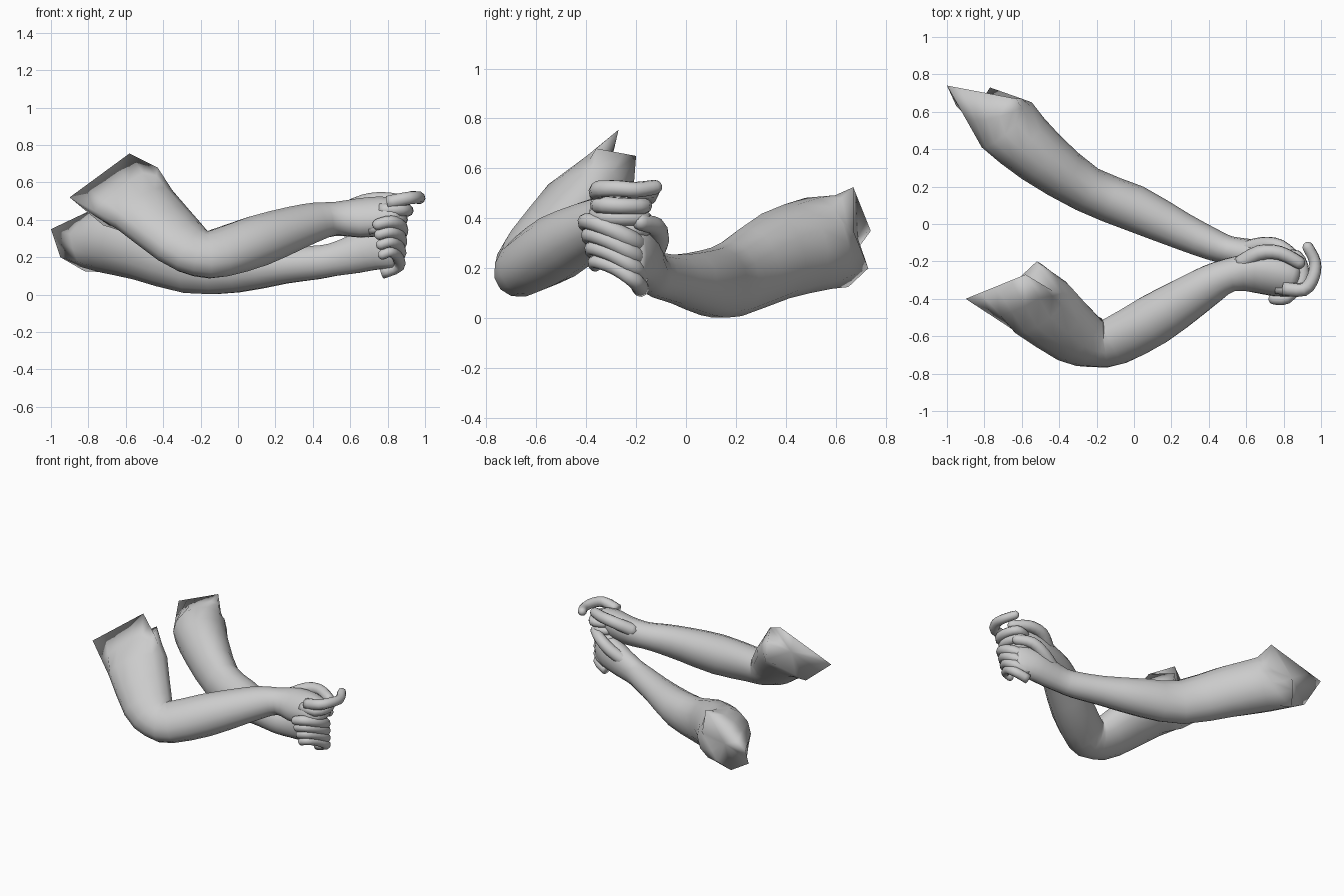
import bpy, bmesh, math
from mathutils import Vector

if "Cube" in bpy.data.objects:
    bpy.data.objects.remove(bpy.data.objects["Cube"])


def spline(rows, steps):
    """Catmull-Rom resampling of station rows (x, y, z, r_in, r_n)."""
    out = []
    n = len(rows)
    for i in range(n - 1):
        p = [Vector(rows[min(max(j, 0), n - 1)]) for j in (i - 1, i, i + 1, i + 2)]
        for s in range(steps):
            t = s / steps
            out.append(0.5 * (2 * p[1] + (p[2] - p[0]) * t
                              + (2 * p[0] - 5 * p[1] + 4 * p[2] - p[3]) * t * t
                              + (3 * p[1] - p[0] - 3 * p[2] + p[3]) * t ** 3))
    out.append(Vector(rows[-1]))
    return out


def corner_ring(ring, corners):
    """Sample a closed corner polygon evenly, aligned with the given ring."""
    cs = [Vector(c) for c in corners]
    n = len(ring)
    edges = [(a, cs[(i + 1) % len(cs)]) for i, a in enumerate(cs)]
    total = sum((b - a).length for a, b in edges)
    pts = []
    for k in range(n):
        d = total * k / n
        for a, b in edges:
            if d <= (b - a).length:
                break
            d -= (b - a).length
        pts.append(a.lerp(b, min(d / (b - a).length, 1)))
    for c in cs:
        i = min(range(n), key=lambda j: (pts[j] - c).length)
        pts[i] = c
    options = [[pts[(s + d * k) % n] for k in range(n)] for s in range(n) for d in (1, -1)]
    return min(options, key=lambda o: sum((p - q).length_squared for p, q in zip(o, ring)))


def limb(name, rows, normal, sides=14, steps=2, corners=None, dome=1.0):
    """Loft elliptical rings along a path, domed at the end."""
    st = spline([list(r) for r in rows], steps)
    pts = [Vector(s[:3]) for s in st]
    N = Vector(normal).normalized()
    sections = []
    for i, s in enumerate(st):
        t = (pts[min(i + 1, len(pts) - 1)] - pts[max(i - 1, 0)]).normalized()
        sections.append((pts[i], t, s[3], s[4]))
    p, t, a, b = sections[-1]
    for ang in (30, 55, 78):
        c, h = math.cos(math.radians(ang)), math.sin(math.radians(ang))
        sections.append((p + t * min(a, b) * h * dome, t, a * c, b * c))
    rings = []
    for p, t, a, b in sections:
        up = (N - t * N.dot(t)).normalized()
        side = up.cross(t)
        angles = [2 * math.pi * k / sides for k in range(sides)]
        rings.append([p + side * a * math.cos(g) + up * b * math.sin(g) for g in angles])
    if corners:
        rings[0] = corner_ring(rings[0], corners)
        rings[1] = [p.lerp(q, .55) for p, q in zip(rings[0], rings[2])]
    bm = bmesh.new()
    vs = [[bm.verts.new(p) for p in r] for r in rings]
    for u, w in zip(vs, vs[1:]):
        for k in range(sides):
            m = (k + 1) % sides
            bm.faces.new((u[k], u[m], w[m], w[k]))
    hub = bm.verts.new(sum(rings[0], Vector()) / sides)
    for k in range(sides):
        bm.faces.new((hub, vs[0][(k + 1) % sides], vs[0][k]))
    bm.faces.new(vs[-1])
    bmesh.ops.recalc_face_normals(bm, faces=bm.faces)
    for f in bm.faces:
        f.smooth = True
    me = bpy.data.meshes.new(name)
    bm.to_mesh(me)
    bm.free()
    ob = bpy.data.objects.new(name, me)
    bpy.context.collection.objects.link(ob)
    return ob


def finger(name, path, r):
    """Tapering finger through a few joints."""
    n = len(path) - 1
    rows = [(*p, r * (1 - 0.22 * i / n), r * (1 - 0.22 * i / n)) for i, p in enumerate(path)]
    limb(name, rows, (0.1, 0.15, 1), sides=10, steps=3)


# Front arm, strongly bent: upper arm, elbow, forearm, palm
limb("front_arm", [
    (-.66, -.31, .59, .235, .15),
    (-.50, -.445, .455, .205, .13),
    (-.31, -.60, .28, .17, .12),
    (-.20, -.635, .22, .145, .115),
    (-.10, -.625, .222, .145, .118),
    (.10, -.515, .285, .145, .135),
    (.30, -.39, .355, .125, .115),
    (.42, -.315, .39, .108, .10),
    (.52, -.27, .405, .092, .09),
    (.65, -.26, .41, .12, .095),
    (.77, -.28, .42, .12, .095),
    (.85, -.305, .43, .10, .075)],
    (.17, -.66, .73), dome=.5,
    corners=[(-.9, -.4, .52), (-.72, -.36, .37), (-.50, -.21, .52), (-.52, -.2, .65),
             (-.43, -.36, .68), (-.58, -.27, .755)])

# Back arm, gently bent, palm on edge
limb("back_arm", [
    (-.79, .67, .33, .205, .20),
    (-.68, .53, .30, .18, .19),
    (-.50, .36, .25, .155, .18),
    (-.25, .185, .157, .125, .155),
    (0, .085, .142, .125, .133),
    (.25, -.035, .157, .1, .10),
    (.42, -.11, .172, .085, .092),
    (.51, -.14, .187, .075, .09),
    (.62, -.16, .215, .08, .105),
    (.73, -.18, .25, .08, .12),
    (.83, -.21, .255, .055, .115)],
    (0, 0, 1), dome=.5,
    corners=[(-1, .74, .35), (-.63, .67, .525), (-.6, .67, .35),
             (-.77, .73, .2), (-.82, .65, .125), (-.95, .63, .2)])

# Front hand: hooked index finger, three curled fingers, thumb on top
finger("front_index_finger", [(.80, -.345, .49), (.91, -.35, .515), (.96, -.28, .52),
                              (.967, -.20, .515), (.93, -.125, .525)], .038)
for i, nm in enumerate(("middle", "ring", "little")):
    z = .45 - .048 * i
    x = -.028 * i
    finger("front_%s_finger" % nm, [(.76 + x, -.335, z), (.87 + x, -.345, z + .005),
                                    (.905 + x, -.26, z), (.87 + x, -.17, z),
                                    (.80 + x, -.18, z)], .038 - .002 * i)
finger("front_thumb", [(.56, -.22, .44), (.67, -.155, .495), (.78, -.155, .51), (.88, -.205, .50)], .045)

# Back hand: four fingers curling up and forward, thumb above
for i, nm in enumerate(("index", "middle", "ring", "little")):
    z = -.054 * i
    y = .012 * i
    finger("back_%s_finger" % nm, [(.77, -.18, .28 + z), (.86, -.22 + y / 3, .315 + z),
                                   (.87 - .006 * i, -.32 + y, .365 + z),
                                   (.815, -.395 + y, .39 + z),
                                   (.75 + .008 * i, -.40 + y, .375 + z)], .04 - .002 * i)
finger("back_thumb", [(.58, -.14, .24), (.69, -.11, .31), (.78, -.12, .365), (.86, -.18, .385)], .045)
